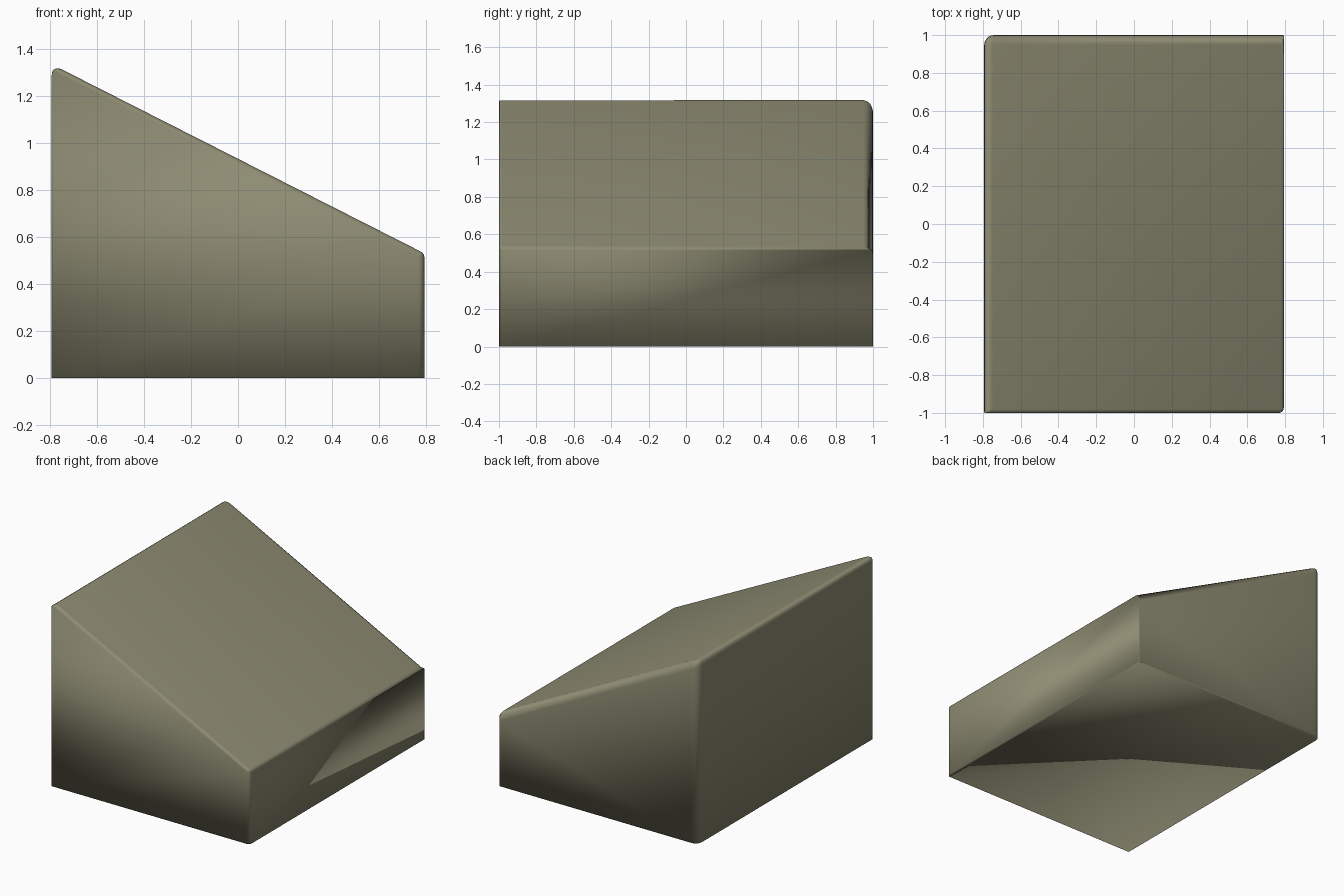
import bpy, bmesh

if "Cube" in bpy.data.objects:
    bpy.data.objects.remove(bpy.data.objects["Cube"])

# Olive-grey material
mat = bpy.data.materials.new("olive grey")
mat.diffuse_color = (0.27, 0.262, 0.17, 1)
mat.use_nodes = True
mat.node_tree.nodes["Principled BSDF"].inputs["Base Color"].default_value = mat.diffuse_color

# Side profile of the sloped block, extruded along y
HX, HY, Z_LOW, Z_HIGH = 0.793, 1.0, 0.53, 1.335
profile = [(-HX, 0), (HX, 0), (HX, Z_LOW), (-HX, Z_HIGH)]

bm = bmesh.new()
front = bm.faces.new([bm.verts.new((x, -HY, z)) for x, z in profile])
ext = bmesh.ops.extrude_face_region(bm, geom=[front])
new_verts = [v for v in ext["geom"] if isinstance(v, bmesh.types.BMVert)]
bmesh.ops.translate(bm, verts=new_verts, vec=(0, 2 * HY, 0))
bmesh.ops.recalc_face_normals(bm, faces=bm.faces)

# Bevel weights: wide on the left/back edges, narrow on the front/right ones
weight = bm.edges.layers.float.new("bevel_weight_edge")
for e in bm.edges:
    c = (e.verts[0].co + e.verts[1].co) / 2
    dx = abs(e.verts[0].co.x - e.verts[1].co.x)
    dy = abs(e.verts[0].co.y - e.verts[1].co.y)
    if c.z < 0.01:
        continue                                   # crisp bottom edges
    if dy > 0.1:
        e[weight] = 1.0 if c.x < 0 else 0.3        # top left / top right
    elif dx > 0.1:
        e[weight] = 1.0 if c.y > 0 else 0.4        # top back / top front
    elif c.x < 0 and c.y > 0:
        e[weight] = 1.0                            # back left upright
    elif c.x > 0 and c.y < 0:
        e[weight] = 0.5                            # front right upright
    else:
        e[weight] = 0.1                            # other uprights

mesh = bpy.data.meshes.new("sloped_block")
bm.to_mesh(mesh)
bm.free()
mesh.materials.append(mat)
block = bpy.data.objects.new("sloped_block", mesh)
bpy.context.collection.objects.link(block)
mesh.shade_smooth()

bevel = block.modifiers.new("rounded_edges", "BEVEL")
bevel.limit_method = "WEIGHT"
bevel.width = 0.052
bevel.segments = 5
